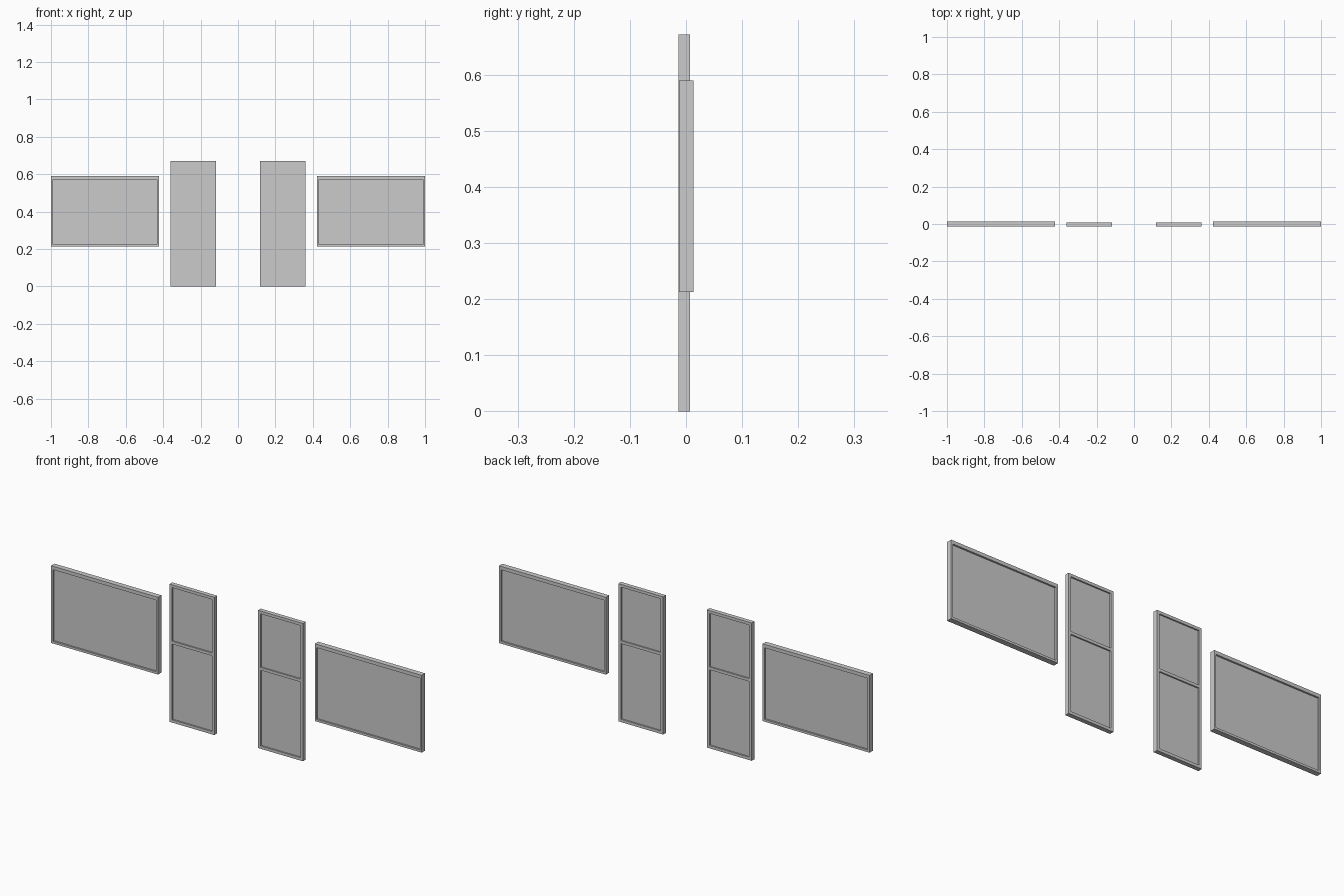
import bpy

if "Cube" in bpy.data.objects:
    bpy.data.objects.remove(bpy.data.objects["Cube"])


def make(name, verts, faces):
    mesh = bpy.data.meshes.new(name)
    mesh.from_pydata(verts, [], faces)
    obj = bpy.data.objects.new(name, mesh)
    bpy.context.collection.objects.link(obj)
    # the left-hand twin
    mirror = obj.modifiers.new("mirror", 'MIRROR')
    mirror.use_mirror_merge = False
    return obj


def rect(x0, x1, z0, z1, y):
    return [(x0, y, z0), (x1, y, z0), (x1, y, z1), (x0, y, z1)]


def box(name, x, y, z):
    verts = rect(*x, *z, y[0]) + rect(*x, *z, y[1])
    faces = [(0, 1, 2, 3), (7, 6, 5, 4)]
    for i in range(4):
        j = (i + 1) % 4
        faces.append((i, i + 4, j + 4, j))
    return make(name, verts, faces)


def frame(name, x, y, z, side, bottom, top):
    inner = (x[0] + side, x[1] - side, z[0] + bottom, z[1] - top)
    # loops: front outer, front inner, back inner, back outer
    verts = (rect(*x, *z, y[0]) + rect(*inner, y[0])
             + rect(*inner, y[1]) + rect(*x, *z, y[1]))
    faces = []
    for loop in range(4):
        a, b = loop * 4, (loop + 1) % 4 * 4
        for i in range(4):
            j = (i + 1) % 4
            faces.append((a + i, a + j, b + j, b + i))
    make(name, verts, faces)
    return inner


# wide side windows
x0, x1, z0, z1 = frame("window_frame", (0.423, 1.0), (-0.0125, 0.0135),
                       (0.213, 0.59), 0.010, 0.011, 0.017)
box("window_pane", (x0, x1), (-0.004, 0.005), (z0, z1))

# tall doors with a slim middle rail between two panels
x0, x1, z0, z1 = frame("door_frame", (0.118, 0.36), (-0.0138, 0.0075),
                       (0.0, 0.672), 0.014, 0.014, 0.014)
box("door_panel", (x0, x1), (-0.007, 0.001), (z0, z1))
box("door_middle_rail", (x0, x1), (-0.0138, 0.0075), (0.383, 0.397))
